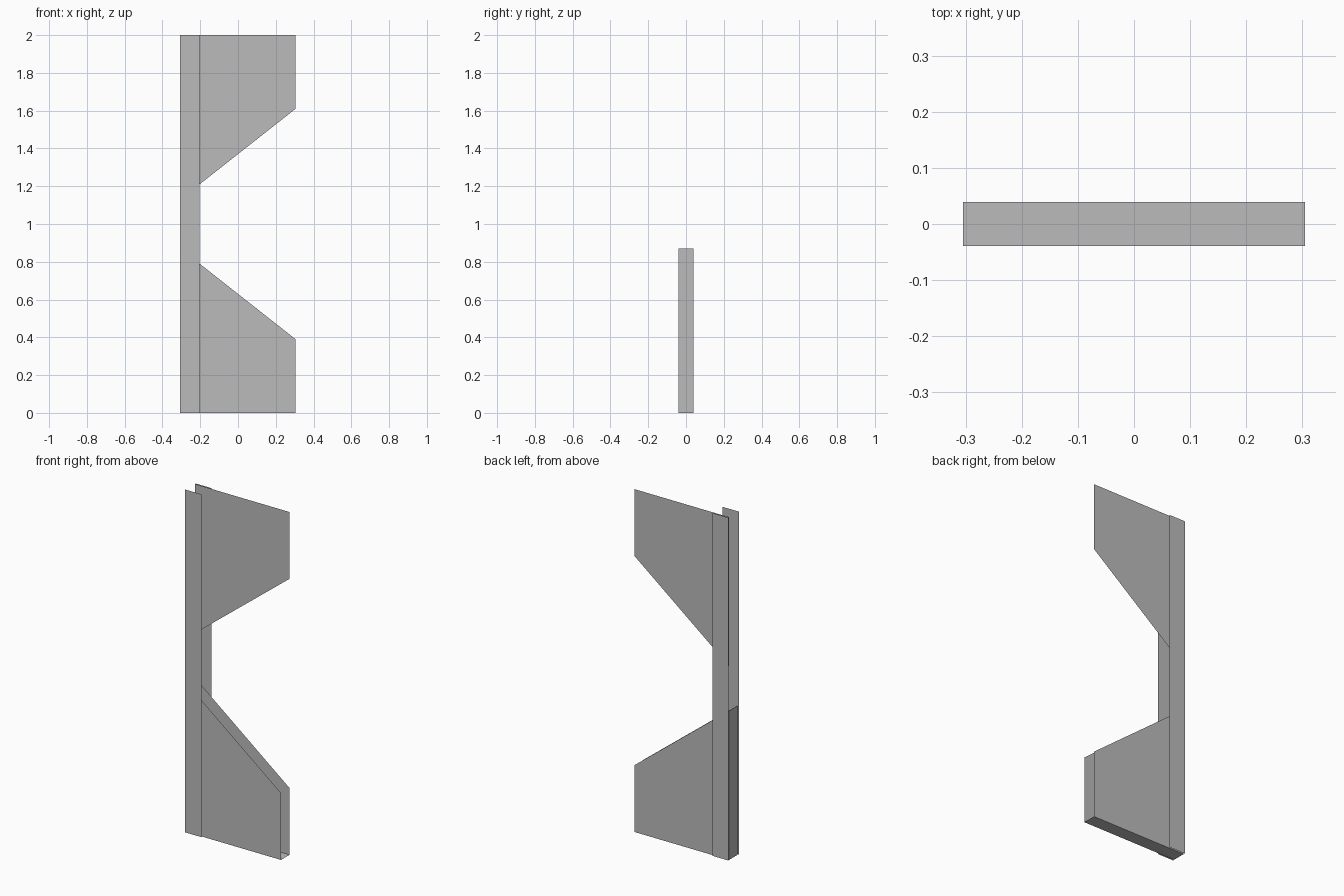
import bpy

cube = bpy.data.objects.get("Cube")
if cube:
    bpy.data.objects.remove(cube, do_unlink=True)

# Single flat grey
grey = bpy.data.materials.new("plain grey")
grey.use_nodes = True
grey.diffuse_color = (0.5, 0.5, 0.5, 1)
grey.node_tree.nodes["Principled BSDF"].inputs["Base Color"].default_value = (0.5, 0.5, 0.5, 1)

HALF_WIDTH = 0.305      # plates and tray
PLATE_Y = 0.039         # distance of plates from the centre plane
STRIP_Y = 0.047         # strips lie just outside the plates
HEIGHT = 2.0
LOW, HIGH = 0.39, 0.87  # short and long edge of a plate


def sheet(name, corners):
    """One thin flat panel from its corner points."""
    mesh = bpy.data.meshes.new(name)
    mesh.from_pydata(corners, [], [range(len(corners))])
    mesh.materials.append(grey)
    obj = bpy.data.objects.new(name, mesh)
    bpy.context.collection.objects.link(obj)
    return obj


def upright(name, outline, y):
    """Panel in the xz plane, facing away from the centre."""
    points = outline if y < 0 else outline[::-1]
    return sheet(name, [(x, y, z) for x, z in points])


w, d = HALF_WIDTH, PLATE_Y
lower = [(-w, 0), (w, 0), (w, LOW), (-w, HIGH)]
upper = [(x, HEIGHT - z) for x, z in reversed(lower)]
strip = [(-0.308, 0), (-0.203, 0), (-0.203, HEIGHT), (-0.308, HEIGHT)]

# Front and back strips and lower plates
for side, sign in (("front", -1), ("back", 1)):
    upright(side + "_strip", strip, sign * STRIP_Y)
    upright(side + "_lower_plate", lower, sign * d)

# Upper plate only at the back
upright("back_upper_plate", upper, d)

# Tray floor and side wall joining the lower plates
sheet("tray_floor", [(-w, -d, 0), (-w, d, 0), (w, d, 0), (w, -d, 0)])
sheet("tray_side_wall", [(-w, d, 0), (-w, -d, 0), (-w, -d, HIGH), (-w, d, HIGH)])
